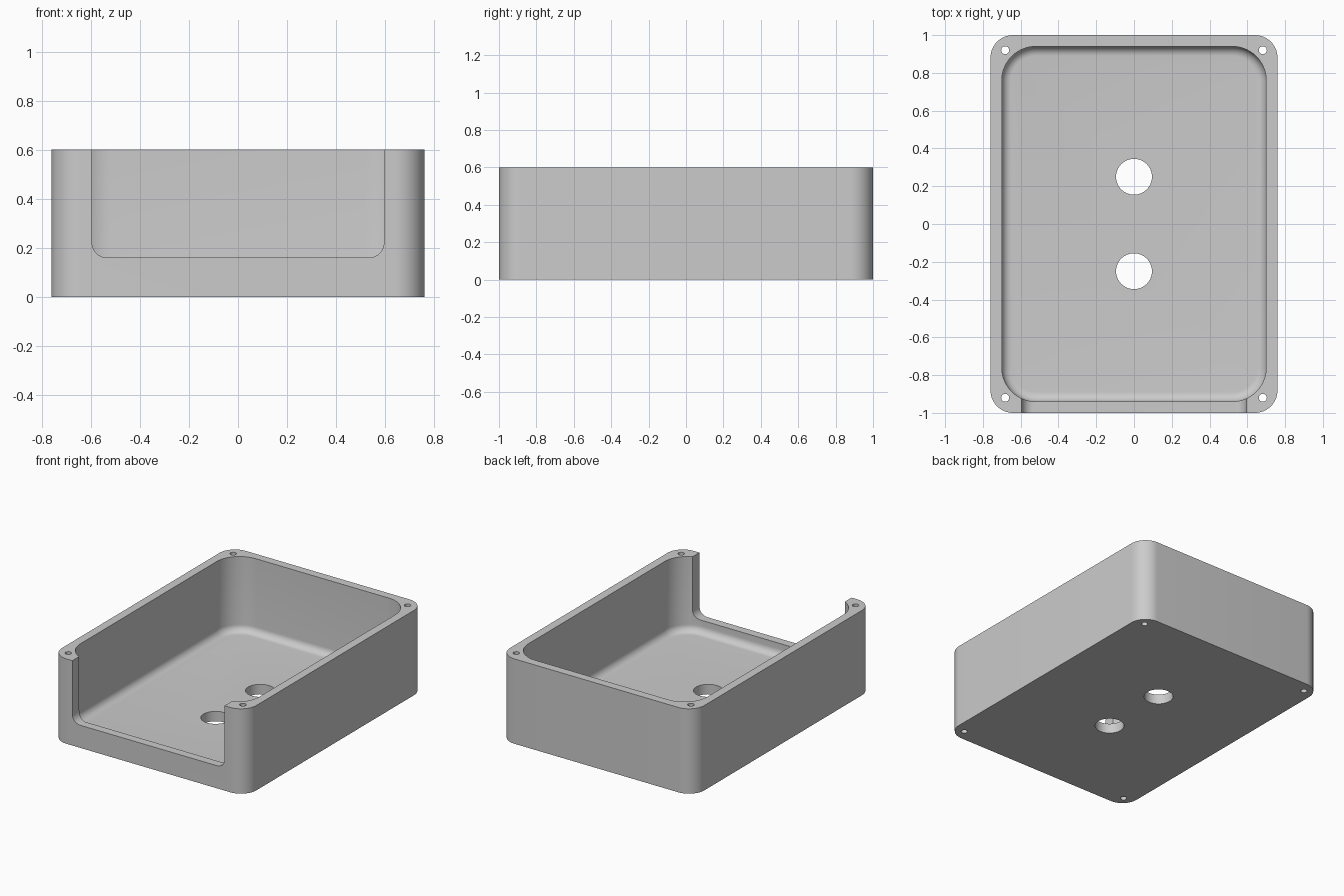
import bpy, bmesh, math

if "Cube" in bpy.data.objects:
    bpy.data.objects.remove(bpy.data.objects["Cube"])

HX, HY, H = 0.76, 1.0, 0.6          # outer half sizes and height
WALL, FLOOR, FILLET = 0.06, 0.07, 0.05
SEG = 14


def rounded(hx, hy, r, n=SEG):
    """Counter-clockwise rounded rectangle outline."""
    pts = []
    for k, (sx, sy) in enumerate([(1, 1), (-1, 1), (-1, -1), (1, -1)]):
        for i in range(n + 1):
            a = math.pi / 2 * (k + i / n)
            pts.append((sx * (hx - r) + r * math.cos(a), sy * (hy - r) + r * math.sin(a)))
    return pts


def loft(name, rings):
    """Closed solid through equal-length rings of 3D points."""
    bm = bmesh.new()
    loops = [[bm.verts.new(p) for p in ring] for ring in rings]
    n = len(loops[0])
    for a, b in zip(loops, loops[1:]):
        for i in range(n):
            j = (i + 1) % n
            bm.faces.new((a[i], a[j], b[j], b[i]))
    bm.faces.new(loops[0][::-1])
    bm.faces.new(loops[-1])
    bmesh.ops.recalc_face_normals(bm, faces=bm.faces[:])
    me = bpy.data.meshes.new(name)
    bm.to_mesh(me)
    bm.free()
    ob = bpy.data.objects.new(name, me)
    bpy.context.collection.objects.link(ob)
    return ob


def drill(name, x, y, r, n):
    ring = [(x + r * math.cos(2 * math.pi * i / n), y + r * math.sin(2 * math.pi * i / n)) for i in range(n)]
    return loft(name, [[(px, py, z) for px, py in ring] for z in (-0.1, H + 0.1)])


# Solid outer block with rounded vertical corners
box = loft("enclosure_tray", [[(x, y, z) for x, y in rounded(HX, HY, 0.12)] for z in (0, H)])

# Cavity with a filleted floor edge
rings = []
for i in range(9):
    a = math.pi / 2 * i / 8
    inset = FILLET * (1 - math.sin(a))
    z = FLOOR + FILLET * (1 - math.cos(a))
    rings.append([(x, y, z) for x, y in rounded(HX - WALL - inset, HY - WALL - inset, 0.18 - inset)])
rings.append([(x, y, H + 0.1) for x, y, _ in rings[-1]])
cutters = [loft("cavity_cutter", rings)]

# Front opening with rounded lower corners
z0, z1 = 0.16, 1.0
profile = rounded(0.595, (z1 - z0) / 2, 0.06, 8)
cutters.append(loft("opening_cutter", [[(x, y, z + (z0 + z1) / 2) for x, z in profile] for y in (-1.1, -0.8)]))

# Two floor holes and four corner screw holes
for y in (-0.25, 0.25):
    cutters.append(drill("floor_hole_cutter", 0, y, 0.095, 48))
for sx in (-1, 1):
    for sy in (-1, 1):
        cutters.append(drill("screw_hole_cutter", sx * 0.682, sy * 0.92, 0.021, 24))

for c in cutters:
    c.hide_render = True
    m = box.modifiers.new(c.name, 'BOOLEAN')
    m.operation, m.solver, m.object = 'DIFFERENCE', 'EXACT', c

# Bake the cuts and remove the cutters
bpy.context.view_layer.update()
dg = bpy.context.evaluated_depsgraph_get()
mesh = bpy.data.meshes.new_from_object(box.evaluated_get(dg))
box.modifiers.clear()
box.data = mesh
for c in cutters:
    bpy.data.objects.remove(c, do_unlink=True)

# Grey plastic, smooth on the rounded surfaces
mat = bpy.data.materials.new("light_grey")
mat.diffuse_color = (0.6, 0.6, 0.6, 1)
mat.use_nodes = True
mat.node_tree.nodes["Principled BSDF"].inputs["Base Color"].default_value = mat.diffuse_color
mesh.materials.clear()
mesh.materials.append(mat)
bpy.ops.object.select_all(action='DESELECT')
box.select_set(True)
bpy.context.view_layer.objects.active = box
bpy.ops.object.shade_smooth_by_angle(angle=math.radians(30))
